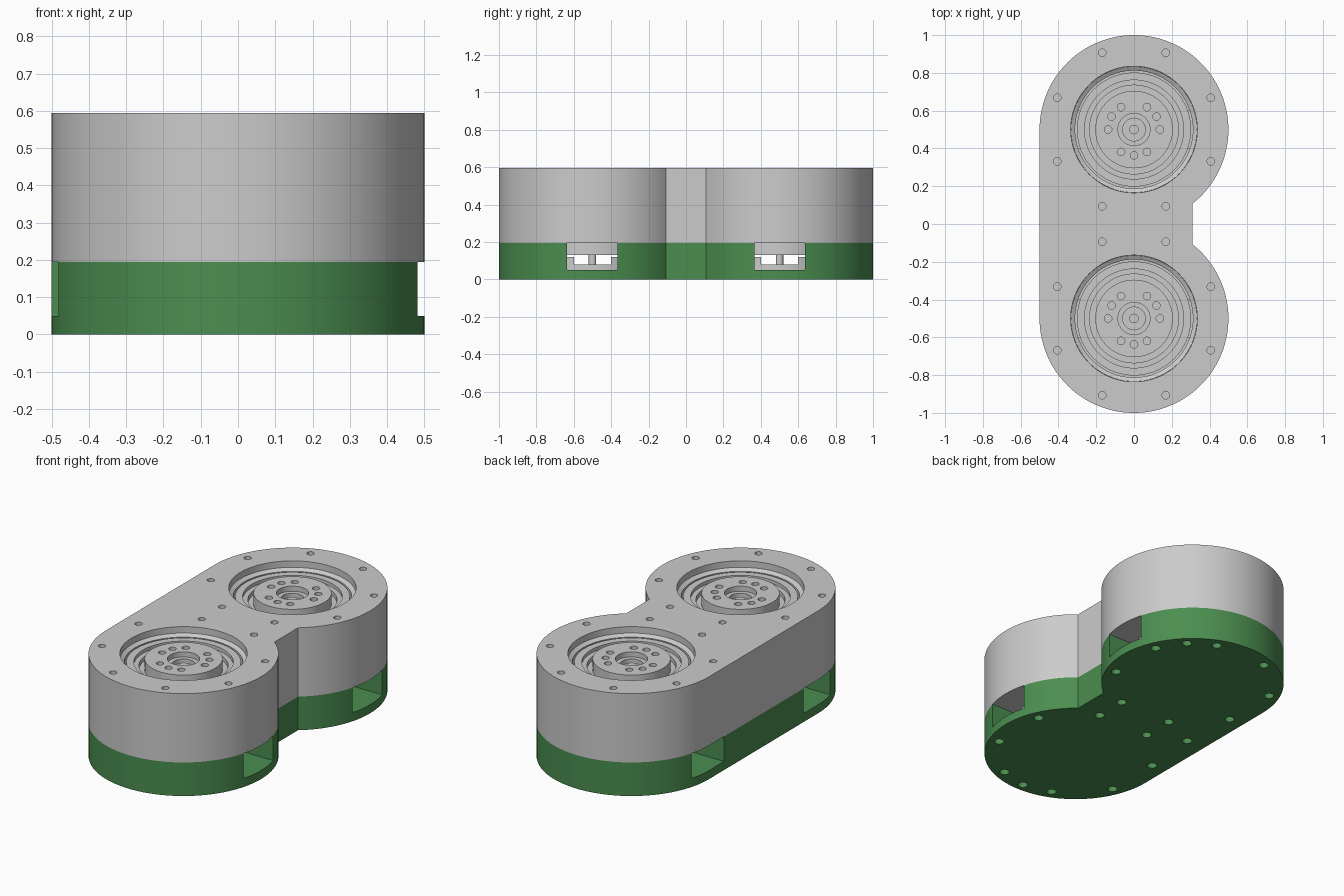
import bpy, bmesh
from math import sin, cos, pi, radians, atan2, sqrt

if "Cube" in bpy.data.objects:
    bpy.data.objects.remove(bpy.data.objects["Cube"])

SPLIT, TOP = 0.195, 0.595
R, NOTCH, BORE = 0.5, 0.31, 0.335


def make(name, bm):
    bmesh.ops.recalc_face_normals(bm, faces=bm.faces)
    me = bpy.data.meshes.new(name)
    bm.to_mesh(me)
    bm.free()
    ob = bpy.data.objects.new(name, me)
    bpy.context.collection.objects.link(ob)
    return ob


def prism(name, pts, z0, z1):
    bm = bmesh.new()
    face = bm.faces.new([bm.verts.new((x, y, z0)) for x, y in pts])
    ext = bmesh.ops.extrude_face_region(bm, geom=[face])
    verts = [v for v in ext['geom'] if isinstance(v, bmesh.types.BMVert)]
    bmesh.ops.translate(bm, verts=verts, vec=(0, 0, z1 - z0))
    if not any(f.normal.z and all(abs(v.co.z - z0) < 1e-6 for v in f.verts) for f in bm.faces):
        bm.faces.new([v for v in bm.verts if v not in verts])
    return make(name, bm)


def cylinders(name, centres, r, z0, z1, seg=20):
    bm = bmesh.new()
    for x, y in centres:
        new = bmesh.ops.create_cone(bm, cap_ends=True, segments=seg, radius1=r,
                                    radius2=r, depth=z1 - z0)['verts']
        bmesh.ops.translate(bm, verts=new, vec=(x, y, (z0 + z1) / 2))
    return make(name, bm)


def boxes(name, specs):
    bm = bmesh.new()
    for x0, x1, y0, y1, z0, z1 in specs:
        new = bmesh.ops.create_cube(bm, size=1)['verts']
        bmesh.ops.scale(bm, verts=new, vec=(x1 - x0, y1 - y0, z1 - z0))
        bmesh.ops.translate(bm, verts=new, vec=((x0 + x1) / 2, (y0 + y1) / 2, (z0 + z1) / 2))
    return make(name, bm)


def lathe(name, profile, cy, seg=80):
    # closed (radius, height) profile spun about a vertical axis at (0, cy)
    bm = bmesh.new()
    rings = []
    for r, z in profile:
        if r == 0:
            rings.append([bm.verts.new((0, cy, z))] * seg)
        else:
            rings.append([bm.verts.new((r * cos(2 * pi * i / seg), cy + r * sin(2 * pi * i / seg), z))
                          for i in range(seg)])
    for a, b in zip(rings, rings[1:] + rings[:1]):
        if a[0] is a[1] and b[0] is b[1]:
            continue
        for i in range(seg):
            j = (i + 1) % seg
            bm.faces.new(list(dict.fromkeys((a[i], a[j], b[j], b[i]))))
    return make(name, bm)


def cut(target, cutter):
    cutter.hide_render = True
    mod = target.modifiers.new("cut", 'BOOLEAN')
    mod.operation, mod.solver, mod.object = 'DIFFERENCE', 'EXACT', cutter
    bpy.context.view_layer.objects.active = target
    bpy.ops.object.modifier_apply(modifier=mod.name)
    bpy.data.objects.remove(cutter)


def smooth(ob):
    bpy.ops.object.select_all(action='DESELECT')
    ob.select_set(True)
    bpy.context.view_layer.objects.active = ob
    bpy.ops.object.shade_smooth_by_angle(angle=radians(30))


# Shared outline: two round ends, straight left side, notched right side
a0 = atan2(-sqrt(R * R - NOTCH * NOTCH), NOTCH)
N = 72
upper_arc = [a0 + (pi - a0) * i / N for i in range(N + 1)]
outline = [(R * cos(a), 0.5 + R * sin(a)) for a in upper_arc]
outline += [(x, -y) for x, y in reversed(outline)]

bores = [(0, 0.5), (0, -0.5)]
screws = [(0.44 * cos(radians(22.5 + 45 * k)), cy + 0.44 * sin(radians(22.5 + 45 * k)))
          for _, cy in bores for k in range(8)]

# Upper housing with motor bores and screw holes
upper = prism("upper_housing", outline, SPLIT, TOP)
cut(upper, cylinders("bore_cutter", bores, BORE, 0.1, 0.7, 96))
cut(upper, cylinders("screw_cutter", screws, 0.02, 0.45, 0.7))
smooth(upper)

# Green base with pockets, cable windows and bottom screw holes
base = prism("base_housing", outline, 0, SPLIT)
cut(base, cylinders("pocket_cutter", bores, BORE, 0.05, 0.3, 96))
cut(base, boxes("window_cutter", [(min(s * 0.2, s * 0.6), max(s * 0.2, s * 0.6),
                                   cy - 0.135, cy + 0.135, 0.05, 0.3)
                                  for s in (-1, 1) for _, cy in bores]))
extra = [(0, -0.95), (-0.38, 0), (0.31, 0.82)]
cut(base, cylinders("base_screw_cutter", screws + extra, 0.027, -0.1, 0.17))
green = bpy.data.materials.new("green")
green.diffuse_color = (0.07, 0.27, 0.08, 1)
green.use_nodes = True
green.node_tree.nodes["Principled BSDF"].inputs["Base Color"].default_value = green.diffuse_color
base.data.materials.clear()
base.data.materials.append(green)
smooth(base)

for label, (_, cy) in zip(("back", "front"), bores):
    # Motor base plate: shallow cup with cable slots along x
    plate = lathe(label + "_motor_base", [
        (0, 0.04), (0.325, 0.04), (0.325, 0.12), (0.29, 0.12), (0.29, 0.08),
        (0.02, 0.08), (0.02, 0.14), (0, 0.14)], cy)
    cut(plate, boxes("slot_cutter", [(s - 0.1, s + 0.1, cy - 0.1, cy + 0.1, 0.08, 0.3)
                                     for s in (-0.33, 0.33)]))
    smooth(plate)

    # Fixed outer ring lining the bore
    smooth(lathe(label + "_motor_case", [
        (0.312, 0.13), (0.334, 0.13), (0.334, 0.558), (0.312, 0.545)], cy))

    # Rotor: rim, stepped groove, raised hub and centre recess
    rotor = lathe(label + "_motor_rotor", [
        (0, 0.13), (0.302, 0.13), (0.302, 0.545), (0.262, 0.545), (0.262, 0.525),
        (0.235, 0.525), (0.235, 0.50), (0.205, 0.50), (0.205, 0.565), (0.085, 0.565),
        (0.085, 0.535), (0.06, 0.535), (0.06, 0.51), (0.025, 0.51), (0.025, 0.53),
        (0, 0.53)], cy)
    hub = [(0.137 * cos(radians(a)), cy + 0.137 * sin(radians(a)))
           for a in (0, 30, 60, 120, 150, 180, 240, 270, 300)]
    cut(rotor, cylinders("hub_hole_cutter", hub, 0.02, 0.49, 0.7))
    smooth(rotor)
